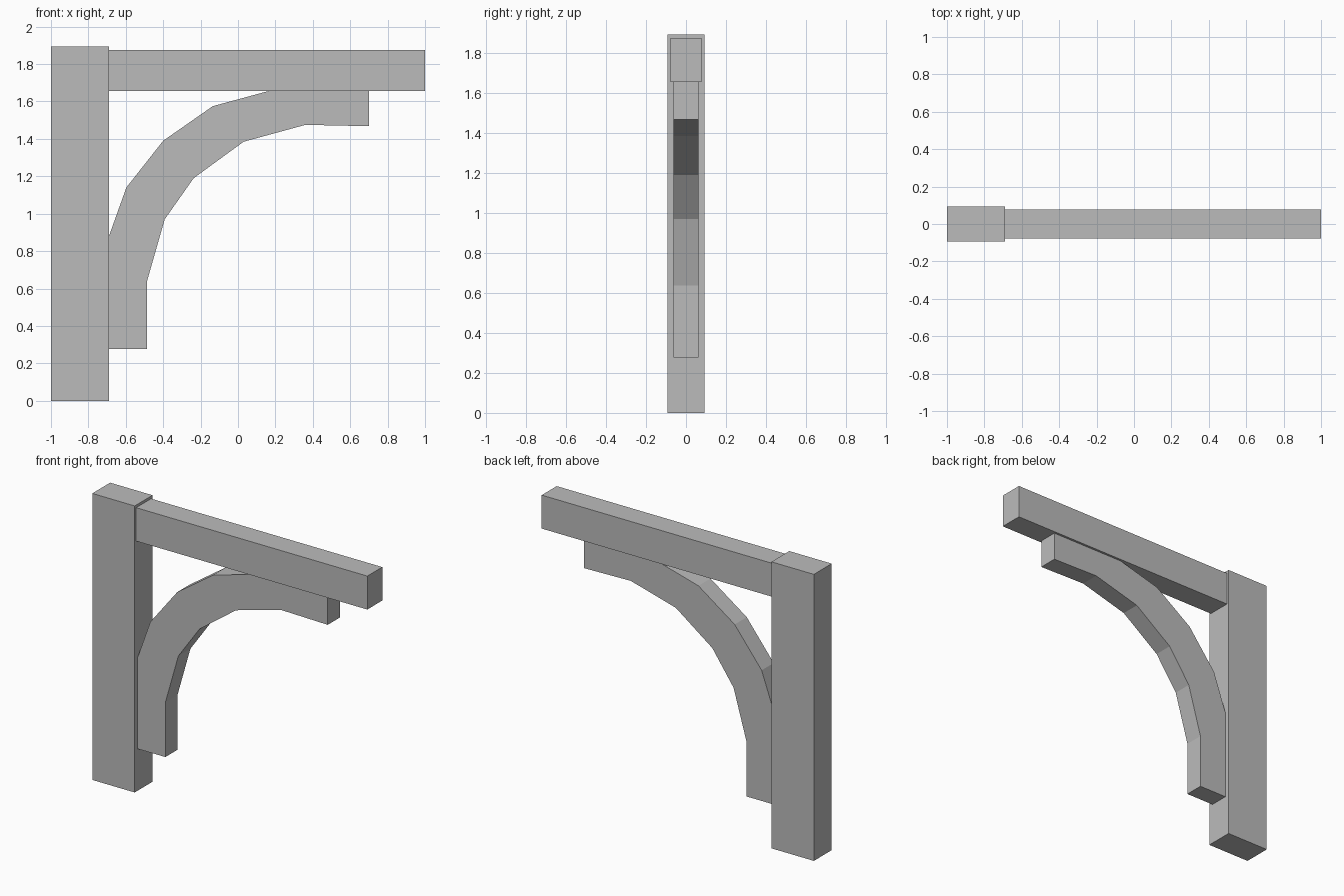
import bpy
import bmesh

cube = bpy.data.objects.get("Cube")
if cube:
    bpy.data.objects.remove(cube, do_unlink=True)

grey = bpy.data.materials.new("plain_grey")
grey.use_nodes = True
colour = (0.5, 0.5, 0.5, 1)
grey.diffuse_color = colour
grey.node_tree.nodes["Principled BSDF"].inputs["Base Color"].default_value = colour


def timber(name, outline, half_depth):
    """Extrude a flat x-z outline symmetrically along y."""
    bm = bmesh.new()
    face = bm.faces.new([bm.verts.new((x, -half_depth, z)) for x, z in outline])
    result = bmesh.ops.extrude_face_region(bm, geom=[face], use_keep_orig=True)
    moved = [v for v in result["geom"] if isinstance(v, bmesh.types.BMVert)]
    bmesh.ops.translate(bm, verts=moved, vec=(0, 2 * half_depth, 0))
    bmesh.ops.recalc_face_normals(bm, faces=bm.faces)
    mesh = bpy.data.meshes.new(name)
    bm.to_mesh(mesh)
    bm.free()
    mesh.materials.append(grey)
    obj = bpy.data.objects.new(name, mesh)
    bpy.context.collection.objects.link(obj)
    return obj


def rectangle(x0, x1, z0, z1):
    return [(x0, z0), (x1, z0), (x1, z1), (x0, z1)]


POST_FACE, BEAM_BASE = -0.69, 1.655

# Upright post and horizontal beam
timber("post", rectangle(-1, POST_FACE, 0, 1.893), 0.093)
timber("beam", rectangle(POST_FACE, 1, BEAM_BASE, 1.876), 0.078)

# Faceted curved brace between them: underside, then back along the top
underside = [(-0.487, 0.277), (-0.487, 0.637), (-0.392, 0.97), (-0.237, 1.19),
             (0.03, 1.385), (0.36, 1.475), (0.7, 1.468)]
topside = [(0.7, BEAM_BASE), (0.16, BEAM_BASE), (-0.135, 1.575), (-0.4, 1.39),
           (-0.597, 1.14), (POST_FACE, 0.88), (POST_FACE, 0.277)]
timber("curved_brace", underside + topside, 0.063)
